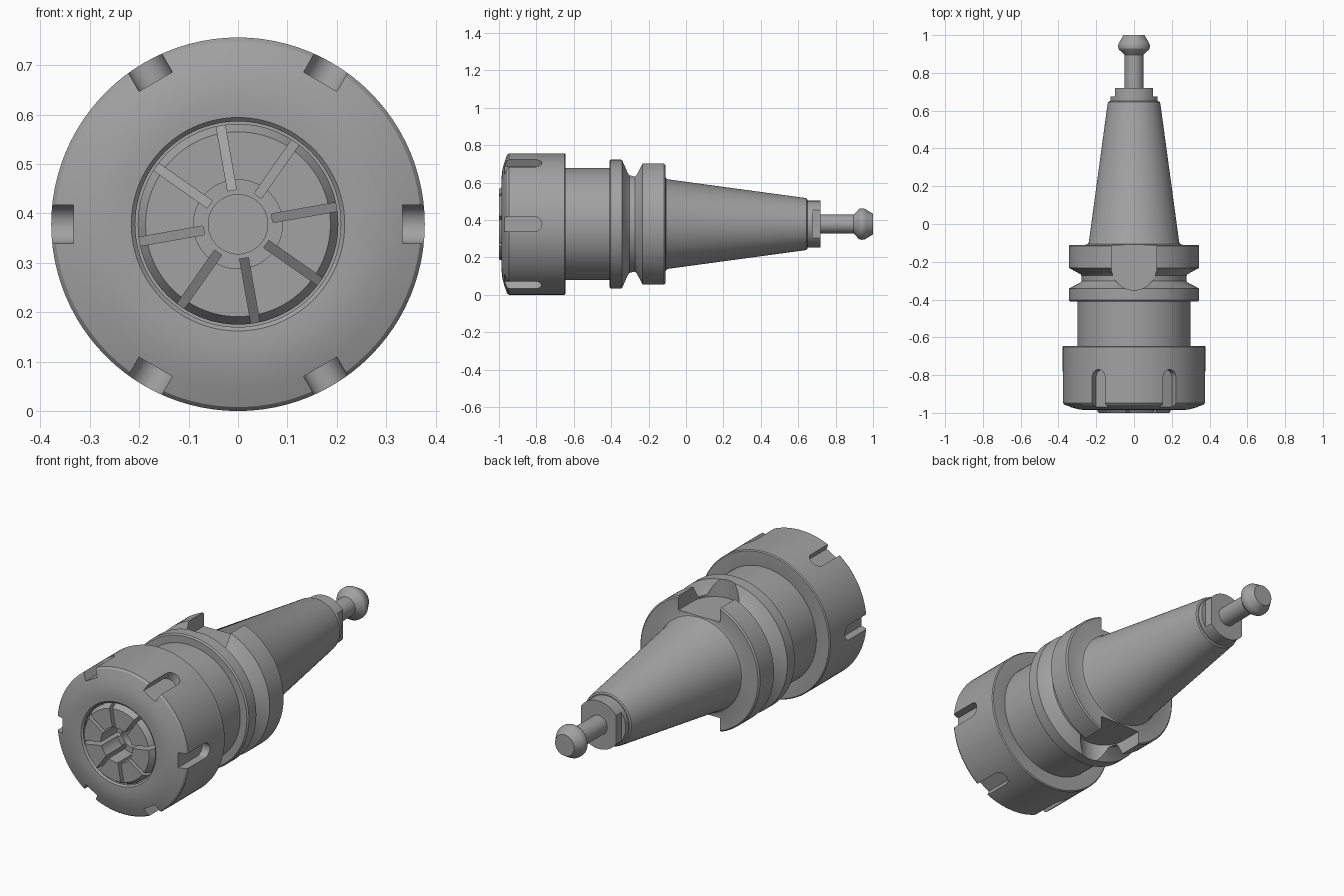
import bpy, bmesh
from math import sin, cos, pi, radians

cube = bpy.data.objects.get("Cube")
if cube:
    bpy.data.objects.remove(cube, do_unlink=True)

AXIS_Z = 0.378
SEGMENTS = 96

steel = bpy.data.materials.new("grey steel")
steel.use_nodes = True
colour = (0.36, 0.36, 0.36, 1)
steel.diffuse_color = colour
steel.node_tree.nodes["Principled BSDF"].inputs["Base Color"].default_value = colour


def add_object(name, bm):
    bmesh.ops.recalc_face_normals(bm, faces=bm.faces)
    mesh = bpy.data.meshes.new(name)
    bm.to_mesh(mesh)
    bm.free()
    obj = bpy.data.objects.new(name, mesh)
    obj.location.z = AXIS_Z
    mesh.materials.append(steel)
    bpy.context.collection.objects.link(obj)
    return obj


def lathe(name, profile, closed=False):
    """Turn (radius, y) points about the y axis; closed joins last to first."""
    bm = bmesh.new()
    rings = []
    for r, y in profile:
        if r == 0:
            rings.append([bm.verts.new((0, y, 0))] * SEGMENTS)
        else:
            rings.append([bm.verts.new((r * cos(2 * pi * i / SEGMENTS), y,
                                        r * sin(2 * pi * i / SEGMENTS)))
                          for i in range(SEGMENTS)])
    pairs = list(zip(rings, rings[1:]))
    if closed:
        pairs.append((rings[-1], rings[0]))
    for a, b in pairs:
        for i in range(SEGMENTS):
            j = (i + 1) % SEGMENTS
            bm.faces.new(list(dict.fromkeys((a[i], a[j], b[j], b[i]))))
    return add_object(name, bm)


def cutter(name, outline, low, high, angles, side_on=False):
    """Prisms around the axis. Outline is (across, y) pushed along the radius,
    or with side_on it is (radius, y) pushed across."""
    bm = bmesh.new()
    for angle in angles:
        c, s = cos(radians(angle)), sin(radians(angle))
        ends = []
        for depth in (low, high):
            ring = []
            for u, y in outline:
                r, t = (u, depth) if side_on else (depth, u)
                ring.append(bm.verts.new((r * c - t * s, y, r * s + t * c)))
            bm.faces.new(ring)
            ends.append(ring)
        n = len(outline)
        for i in range(n):
            j = (i + 1) % n
            bm.faces.new((ends[0][i], ends[0][j], ends[1][j], ends[1][i]))
    obj = add_object(name, bm)
    obj.hide_render = True
    return obj


def round_slot(half, open_y, centre_y, direction):
    """Slot outline, open at one end and half round at the other."""
    arc = [(half * cos(pi * i / 16), centre_y + direction * half * sin(pi * i / 16))
           for i in range(17)]
    return [(half, open_y)] + arc + [(-half, open_y)]


def finish(obj, tool=None):
    bpy.ops.object.select_all(action='DESELECT')
    obj.select_set(True)
    bpy.context.view_layer.objects.active = obj
    if tool:
        mod = obj.modifiers.new("cut", 'BOOLEAN')
        mod.operation = 'DIFFERENCE'
        mod.solver = 'EXACT'
        mod.object = tool
        bpy.ops.object.modifier_apply(modifier=mod.name)
        bpy.data.objects.remove(tool, do_unlink=True)
    bpy.ops.object.shade_smooth_by_angle(angle=radians(25))


# Holder: body, grooved flange and taper, with two drive slots
holder = lathe("holder_body", [
    (0, -0.68), (0.30, -0.68), (0.30, -0.41), (0.338, -0.41), (0.345, -0.403),
    (0.345, -0.342), (0.285, -0.31), (0.278, -0.302), (0.278, -0.273),
    (0.285, -0.265), (0.345, -0.232), (0.345, -0.117), (0.338, -0.11),
    (0.256, -0.11), (0.245, -0.106), (0.239, -0.095), (0.14, 0.635),
    (0.137, 0.645), (0.13, 0.65), (0, 0.65)])
finish(holder, cutter("drive_slot_cutter", round_slot(0.12, 0.0, -0.23, -1),
                      0.25, 0.5, (90, 270)))

# Clamping nut with six spanner slots
nut = lathe("clamping_nut", [
    (0.208, -0.66), (0.208, -0.976), (0.216, -0.984), (0.25, -0.986),
    (0.29, -0.982), (0.33, -0.971), (0.37, -0.957), (0.378, -0.947),
    (0.378, -0.65), (0.373, -0.645), (0.29, -0.645)], closed=True)
finish(nut, cutter("spanner_slot_cutter", round_slot(0.039, -1.1, -0.81, 1),
                   0.333, 0.5, range(0, 360, 60)))

# Collet: stepped bore and eight radial saw cuts with sloping floors
collet = lathe("collet", [
    (0, -0.70), (0.06, -0.70), (0.06, -0.87), (0.09, -0.87), (0.09, -1.0),
    (0.187, -1.0), (0.203, -0.975), (0.203, -0.67), (0, -0.67)])
finish(collet, cutter("saw_cut_cutter",
                      [(0.07, -1.1), (0.25, -1.1), (0.25, -0.72), (0.07, -0.84)],
                      -0.009, 0.009, range(10, 370, 45), side_on=True))

# Pull stud: collar with two spanner flats, neck and knob
stud = lathe("pull_stud", [
    (0, 0.63), (0.125, 0.63), (0.125, 0.72), (0.05, 0.72), (0.05, 0.895),
    (0.056, 0.903), (0.078, 0.922), (0.083, 0.93), (0.084, 0.94),
    (0.083, 0.952), (0.078, 0.962), (0.055, 1.0), (0, 1.0)])
finish(stud, cutter("stud_flat_cutter",
                    [(-0.2, 0.675), (0.2, 0.675), (0.2, 0.8), (-0.2, 0.8)],
                    0.1, 0.3, (0, 180)))
